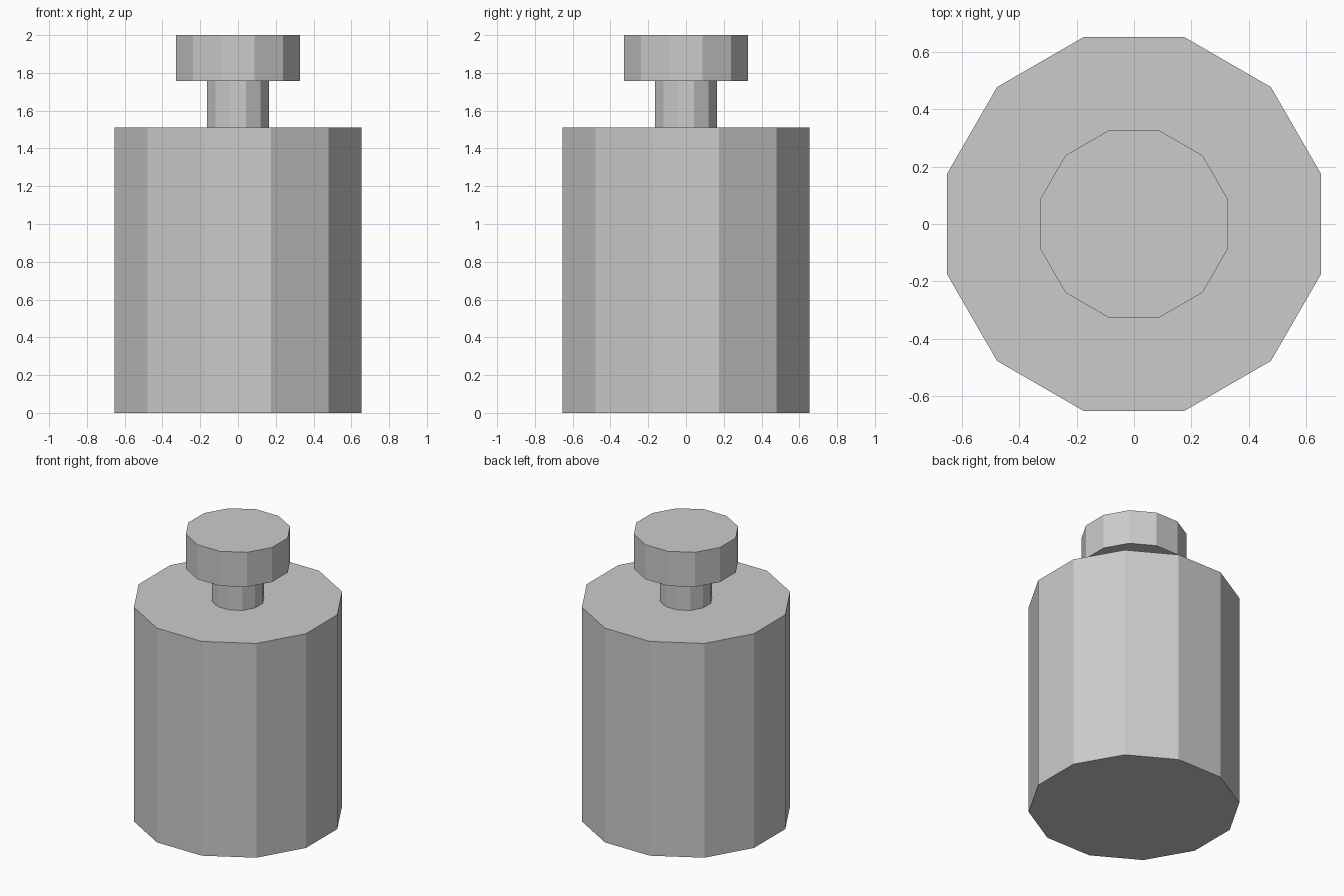
import bpy
import math

cube = bpy.data.objects.get("Cube")
if cube:
    bpy.data.objects.remove(cube, do_unlink=True)

SIDES = 12

# Plain grey for the whole bottle
grey = bpy.data.materials.new("plain_grey")
grey.use_nodes = True
colour = (0.6, 0.6, 0.6, 1)
grey.diffuse_color = colour
grey.node_tree.nodes["Principled BSDF"].inputs["Base Color"].default_value = colour


def prism(name, half_width, bottom, top):
    """Upright flat-sided cylinder with flats facing along x and y."""
    bpy.ops.mesh.primitive_cylinder_add(
        vertices=SIDES,
        radius=half_width / math.cos(math.pi / SIDES),
        depth=top - bottom,
        location=(0, 0, (bottom + top) / 2),
        rotation=(0, 0, math.pi / SIDES),
    )
    part = bpy.context.object
    part.name = name
    part.data.materials.append(grey)
    bpy.ops.object.shade_flat()
    return part


# Body, neck and cap stacked on one axis
prism("bottle_body", 0.653, 0, 1.512)
prism("bottle_neck", 0.163, 1.512, 1.756)
prism("bottle_cap", 0.327, 1.756, 2)
